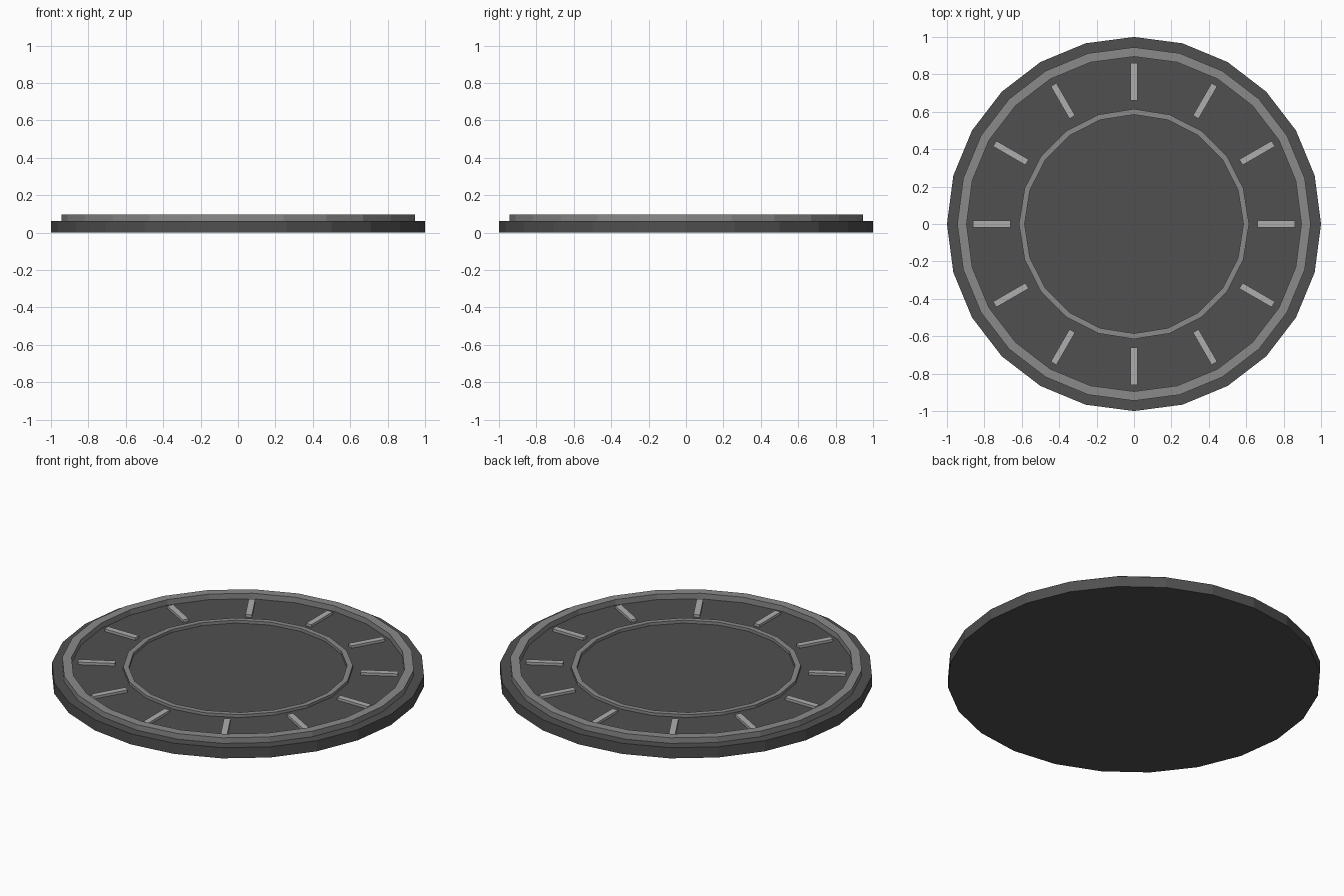
import bpy, bmesh, math
from mathutils import Matrix

if "Cube" in bpy.data.objects:
    bpy.data.objects.remove(bpy.data.objects["Cube"])

DECK = 0.063   # height of the disc's top face
SINK = 0.005   # raised parts are seated slightly into the disc


def material(name, value):
    m = bpy.data.materials.new(name)
    m.diffuse_color = (value, value, value, 1)
    m.use_nodes = True
    m.node_tree.nodes["Principled BSDF"].inputs["Base Color"].default_value = m.diffuse_color
    return m


dark = material("dark grey", 0.08)
mid = material("mid grey", 0.255)
light = material("light grey", 0.42)


def finish(name, bm, mat):
    bmesh.ops.recalc_face_normals(bm, faces=bm.faces[:])
    mesh = bpy.data.meshes.new(name)
    bm.to_mesh(mesh)
    bm.free()
    mesh.materials.append(mat)
    obj = bpy.data.objects.new(name, mesh)
    bpy.context.collection.objects.link(obj)
    return obj


def ring(name, outer, inner, z0, z1, sides, mat):
    """Flat-topped ring with a rectangular section."""
    bm = bmesh.new()
    section = [(outer, z0), (outer, z1), (inner, z1), (inner, z0)]
    loops = []
    for i in range(sides):
        a = 2 * math.pi * i / sides + math.pi / 2
        loops.append([bm.verts.new((r * math.cos(a), r * math.sin(a), z)) for r, z in section])
    for i in range(sides):
        p, q = loops[i], loops[(i + 1) % sides]
        for k in range(4):
            n = (k + 1) % 4
            bm.faces.new((p[k], q[k], q[n], p[n]))
    return finish(name, bm, mat)


# Base disc
bm = bmesh.new()
bmesh.ops.create_cone(bm, cap_ends=True, segments=24, radius1=1, radius2=1, depth=DECK,
                      matrix=Matrix.Translation((0, 0, DECK / 2)))
finish("base_disc", bm, dark)

# Raised rings
ring("outer_ring", 0.945, 0.895, DECK - SINK, 0.096, 24, mid)
ring("inner_ring", 0.615, 0.585, DECK - SINK, 0.08, 20, mid)

# Twelve radial marker bars
for i in range(12):
    bm = bmesh.new()
    top = 0.078
    bottom = DECK - SINK
    place = (Matrix.Rotation(i * math.pi / 6, 4, 'Z')
             @ Matrix.Translation((0.76, 0, (top + bottom) / 2))
             @ Matrix.Diagonal((0.2, 0.035, top - bottom, 1)))
    bmesh.ops.create_cube(bm, size=1, matrix=place)
    finish(f"marker_bar_{i + 1}", bm, light)
